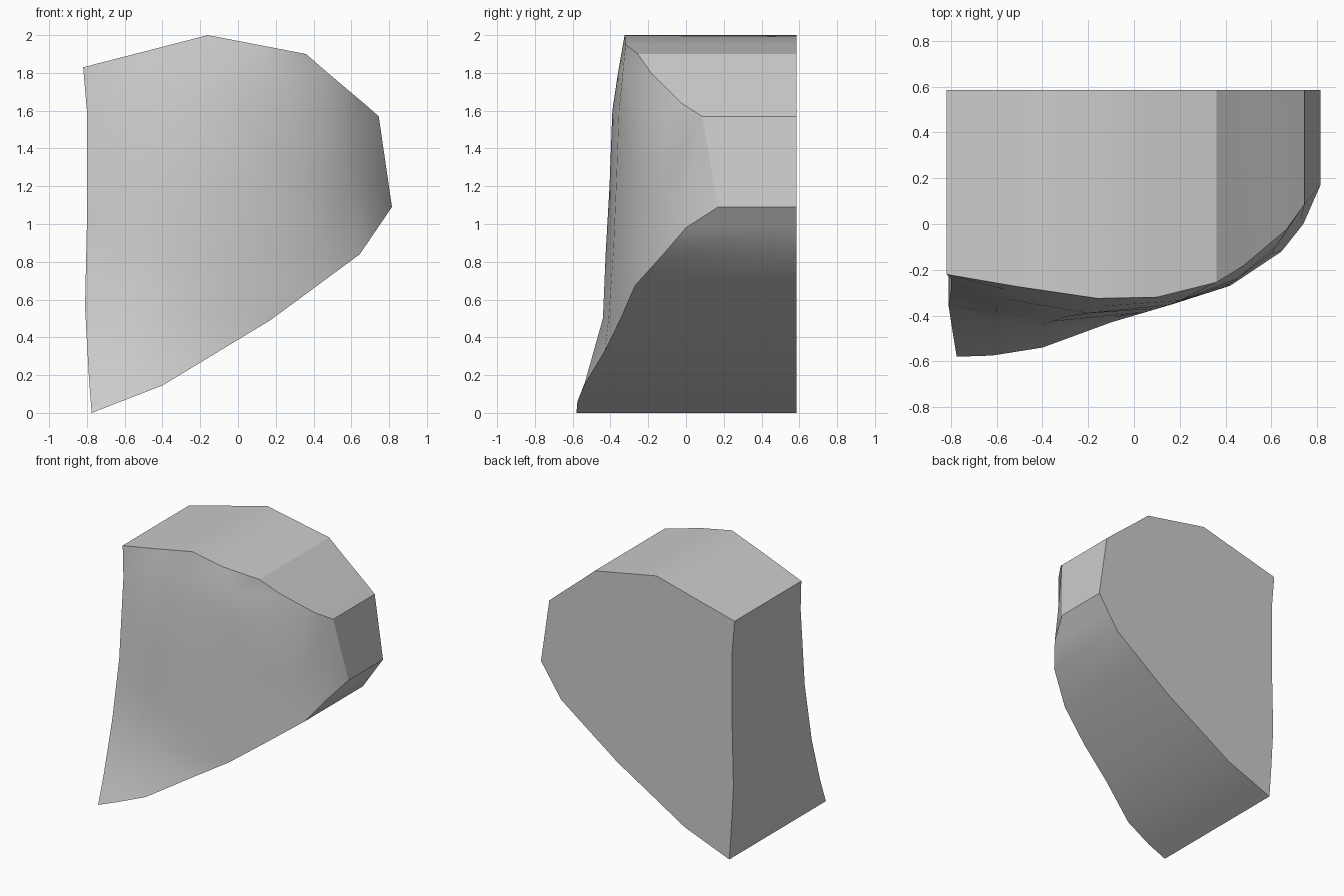
import bpy
import bmesh
import math
from mathutils import Vector
from mathutils.geometry import delaunay_2d_cdt

cube = bpy.data.objects.get("Cube")
if cube:
    bpy.data.objects.remove(cube, do_unlink=True)

BACK = 0.585

# Outline of the block, counter-clockwise from the front: x, z, front depth y
top_edge = [(0.745, 1.57, 0.085), (0.665, 1.64, -0.025), (0.475, 1.80, -0.185),
            (0.36, 1.90, -0.255), (0.1, 1.95, -0.32), (-0.16, 2.0, -0.325),
            (-0.5, 1.912, -0.275), (-0.82, 1.83, -0.22)]
left_edge = [(-0.80, 1.6, -0.24), (-0.80, 1.0, -0.29), (-0.81, 0.56, -0.36),
             (-0.79, 0.2, -0.49), (-0.775, 0.0, -0.58)]
low_edge = [(-0.62, 0.06, -0.575), (-0.40, 0.145, -0.54), (-0.1, 0.327, -0.43),
            (0.17, 0.49, -0.35), (0.42, 0.674, -0.27), (0.645, 0.84, -0.12),
            (0.74, 0.98, 0.0), (0.815, 1.09, 0.17)]
outline = top_edge + left_edge + low_edge

# Gently bulging front: for each height, x and depth pairs
bulge = {
    1.8: [(-0.55, -0.29), (-0.15, -0.36), (0.2, -0.335)],
    1.6: [(-0.55, -0.33), (-0.2, -0.39), (0.15, -0.355), (0.45, -0.24), (0.62, -0.1)],
    1.2: [(-0.6, -0.36), (-0.3, -0.405), (0.1, -0.37), (0.42, -0.26), (0.6, -0.13),
          (0.73, 0.02)],
    0.85: [(-0.6, -0.385), (-0.35, -0.425), (0.05, -0.385), (0.4, -0.275)],
    0.5: [(-0.6, -0.42), (-0.4, -0.44), (-0.1, -0.41)],
    0.25: [(-0.6, -0.50)],
}
points = outline + [(x, z, y) for z, row in bulge.items() for x, y in row]
count = len(outline)

# Triangulate the front inside the outline
rim = [(i, (i + 1) % count) for i in range(count)]
flat, _, tris, origin, _, _ = delaunay_2d_cdt(
    [Vector(p[:2]) for p in points], rim, [], 1, 1e-5)

bm = bmesh.new()
verts, by_source = [], {}
for co, src in zip(flat, origin):
    v = bm.verts.new((co.x, points[src[0]][2], co.y))
    verts.append(v)
    by_source[src[0]] = v
for t in tris:
    bm.faces.new([verts[i] for i in t])

# Straight sides and flat back
back = [bm.verts.new((x, BACK, z)) for x, z, _ in outline]
for a, b in rim:
    bm.faces.new((by_source[a], by_source[b], back[b], back[a]))
bm.faces.new(back)
bmesh.ops.recalc_face_normals(bm, faces=bm.faces)

mesh = bpy.data.meshes.new("sculpted_block")
bm.to_mesh(mesh)
bm.free()
block = bpy.data.objects.new("sculpted_block", mesh)
bpy.context.collection.objects.link(block)

# Plain grey
grey = bpy.data.materials.new("plain_grey")
grey.use_nodes = True
color = (0.6, 0.6, 0.6, 1)
grey.diffuse_color = color
grey.node_tree.nodes["Principled BSDF"].inputs["Base Color"].default_value = color
mesh.materials.append(grey)

# Smooth front, crisp corners
bpy.ops.object.select_all(action='DESELECT')
block.select_set(True)
bpy.context.view_layer.objects.active = block
bpy.ops.object.shade_smooth_by_angle(angle=math.radians(28))
